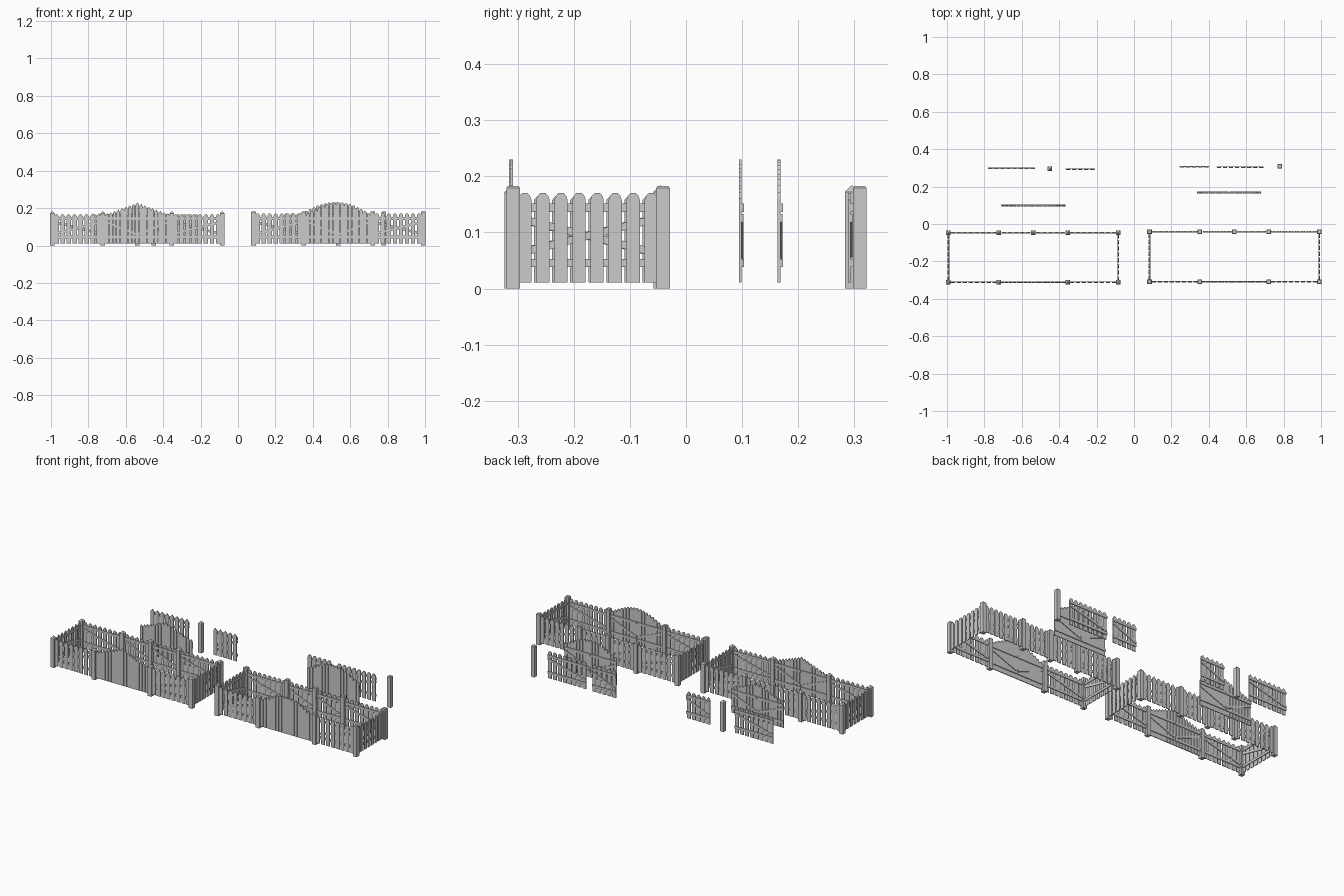
import bpy, bmesh, math

if "Cube" in bpy.data.objects:
    bpy.data.objects.remove(bpy.data.objects["Cube"])

Z0, RAIL_LO, RAIL_HI = 0.011, 0.0455, 0.144
T = 0.0045          # thickness of pickets and of rails
PITCH, PW = 0.0322, 0.0235


def prism(bm, outline, y0, y1):
    """Extrude an x-z outline from y0 to y1."""
    f = bm.faces.new([bm.verts.new((x, y0, z)) for x, z in outline])
    ext = bmesh.ops.extrude_face_region(bm, geom=[f])
    for v in ext["geom"]:
        if isinstance(v, bmesh.types.BMVert):
            v.co.y = y1


def picket(bm, x, w, top, pointed):
    h = w / 2
    if pointed:
        tip = [(x + h, top - 0.012), (x, top), (x - h, top - 0.012)]
    else:
        c = h * 0.42
        tip = [(x + h, top - 0.012), (x + h * 0.8, top - 0.005), (x + c, top),
               (x - c, top), (x - h * 0.8, top - 0.005), (x - h, top - 0.012)]
    prism(bm, [(x - h, Z0), (x + h, Z0)] + tip, -T, 0)


def rail(bm, x0, z0, x1, z1, w=0.0145, d=T):
    prism(bm, [(x0, z0 - w / 2), (x1, z1 - w / 2),
               (x1, z1 + w / 2), (x0, z0 + w / 2)], 0, d)


def finish(bm, name, loc, rot=0):
    bmesh.ops.recalc_face_normals(bm, faces=bm.faces)
    me = bpy.data.meshes.new(name)
    bm.to_mesh(me)
    bm.free()
    ob = bpy.data.objects.new(name, me)
    ob.location = (loc[0], loc[1], 0)
    ob.rotation_euler.z = rot
    bpy.context.collection.objects.link(ob)


def panel(name, loc, rot, n, pointed):
    """Picket panel: n pickets, two rails and one diagonal brace."""
    bm = bmesh.new()
    for i in range(n):
        picket(bm, (i - (n - 1) / 2) * PITCH, PW, 0.17, pointed)
    h = ((n - 1) * PITCH + PW) / 2 + 0.002
    rail(bm, -h, RAIL_LO, h, RAIL_LO)
    rail(bm, -h, RAIL_HI, h, RAIL_HI)
    rail(bm, -h, 0.062, h, 0.126, 0.014, T * 0.85)
    finish(bm, name, loc, rot)


def gate(name, loc, pointed):
    """Double gate with a raised middle, rails and V bracing."""
    bm = bmesh.new()
    n, pitch = 17, 0.0203
    for i in range(n):
        u = abs(i - (n - 1) / 2) / ((n - 1) / 2)
        rise = (1 - u) ** 1.1 if pointed else math.cos(u * math.pi / 2)
        picket(bm, (i - (n - 1) / 2) * pitch, 0.0185, 0.172 + 0.058 * rise, pointed)
    h = 0.172
    for s in (-1, 1):
        for z in (RAIL_LO, RAIL_HI):
            rail(bm, s * h, z, s * 0.002, z)
        rail(bm, s * h, 0.126, s * 0.002, 0.06, 0.014, T * 0.85)
    finish(bm, name, loc)


def post(name, loc, pointed):
    """Square post, pyramid top or chamfered flat top."""
    bm = bmesh.new()
    h = 0.0122
    levels = [(h, 0), (h, 0.172), (0.0004, 0.184)] if pointed else \
             [(h, 0), (h, 0.179), (h - 0.003, 0.183)]
    rings = [[bm.verts.new((sx * r, sy * r, z)) for sx, sy in
              ((-1, -1), (1, -1), (1, 1), (-1, 1))] for r, z in levels]
    bm.faces.new(rings[0])
    bm.faces.new(rings[-1])
    for a, b in zip(rings, rings[1:]):
        for i in range(4):
            j = (i + 1) % 4
            bm.faces.new((a[i], a[j], b[j], b[i]))
    finish(bm, name, loc)


def enclosure(tag, cx, y_front, y_back, pointed):
    far, near = 0.4535, 0.184
    # posts, with an extra one in the middle of the back
    for x in (-far, -near, near, far):
        for y in (y_front, y_back):
            post(tag + "_post", (cx + x, y), pointed)
    post(tag + "_post", (cx, y_back), pointed)
    # long panels at the front and back corners
    for s in (-1, 1):
        xm = cx + s * (far + near) / 2
        panel(tag + "_front_panel", (xm, y_front), 0, 8, pointed)
        panel(tag + "_back_panel", (xm, y_back), math.pi, 8, pointed)
        panel(tag + "_back_short_panel", (cx + s * near / 2, y_back), math.pi, 5, pointed)
        panel(tag + "_end_panel", (cx + s * far, (y_front + y_back) / 2),
              s * math.pi / 2, 8, pointed)
    gate(tag + "_gate", (cx, y_front), pointed)


enclosure("pointed_fence", -0.5385, -0.311, -0.046, True)
enclosure("rounded_fence", 0.5365, -0.308, -0.041, False)

# loose sample pieces behind the pointed fence
panel("loose_pointed_panel", (-0.655, 0.298), 0, 8, True)
post("loose_pointed_post", (-0.45, 0.2955), True)
panel("loose_pointed_short_panel", (-0.287, 0.293), 0, 5, True)
gate("loose_pointed_gate", (-0.538, 0.099), True)

# loose sample pieces behind the rounded fence
panel("loose_rounded_short_panel", (0.322, 0.306), 0, 5, False)
panel("loose_rounded_panel", (0.567, 0.304), 0, 8, False)
post("loose_rounded_post", (0.78, 0.3095), False)
gate("loose_rounded_gate", (0.508, 0.168), False)
